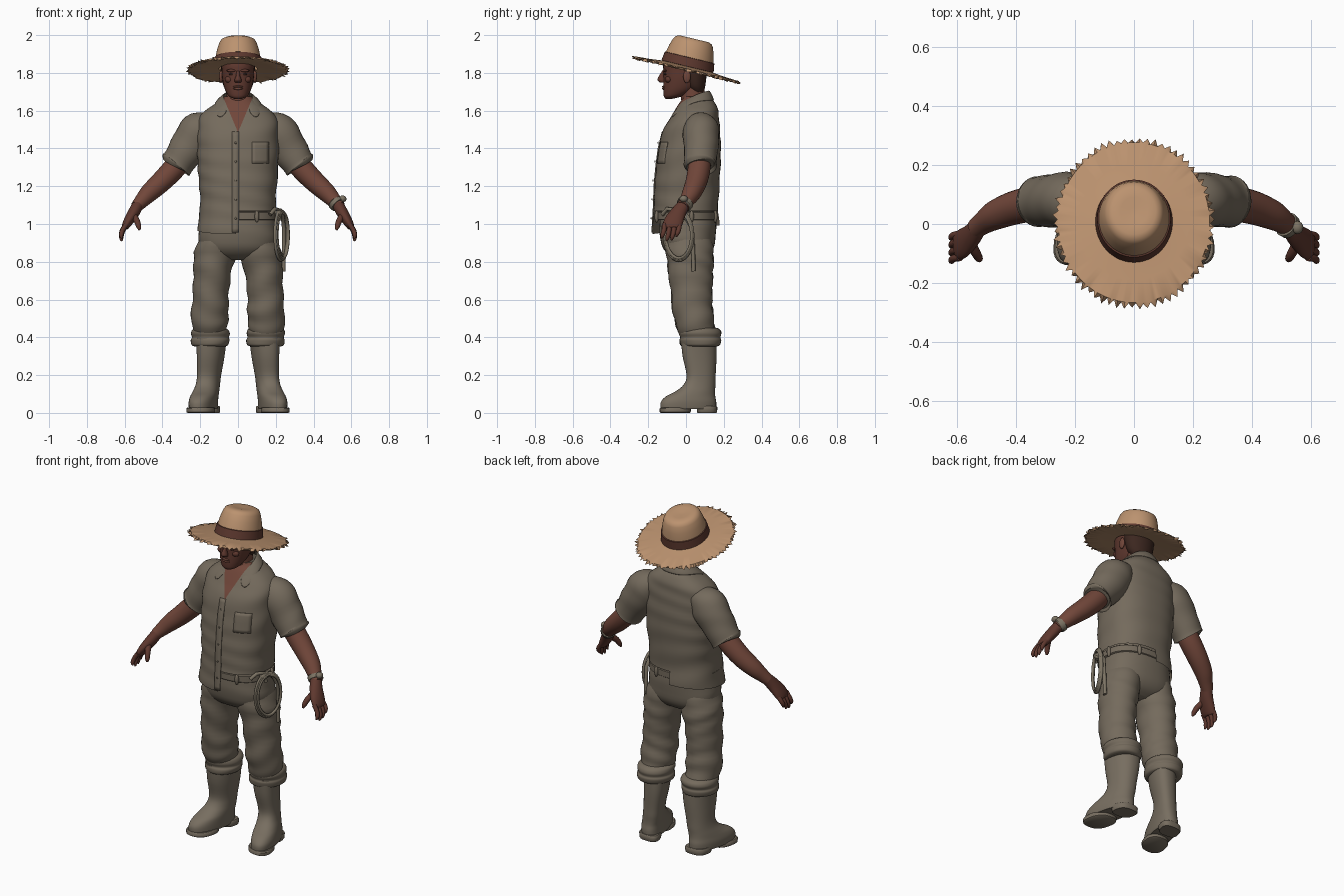
import bpy, bmesh, math, random
from mathutils import Vector, Matrix

if "Cube" in bpy.data.objects:
    bpy.data.objects.remove(bpy.data.objects["Cube"])

random.seed(4)


def material(name, rgb):
    m = bpy.data.materials.new(name)
    m.diffuse_color = (*rgb, 1)
    m.use_nodes = True
    m.node_tree.nodes["Principled BSDF"].inputs["Base Color"].default_value = m.diffuse_color
    return m


CLOTH = material("khaki cloth", (0.175, 0.145, 0.108))
BOOT = material("boot rubber", (0.185, 0.155, 0.117))
SKIN = material("brown skin", (0.165, 0.062, 0.042))
DARK = material("shaded skin", (0.115, 0.04, 0.028))
HAIR = material("dark hair", (0.045, 0.02, 0.014))
STRAW = material("straw", (0.50, 0.29, 0.16))
BAND = material("hat band brown", (0.11, 0.04, 0.028))
ROPE = material("rope", (0.20, 0.17, 0.125))


def finish(bm, name, mat):
    bmesh.ops.recalc_face_normals(bm, faces=bm.faces)
    me = bpy.data.meshes.new(name)
    bm.to_mesh(me)
    bm.free()
    ob = bpy.data.objects.new(name, me)
    me.materials.append(mat)
    bpy.context.collection.objects.link(ob)
    return ob


def spline(rings, k):
    out, last = [], len(rings) - 1
    for i in range(last):
        q = (rings[max(i - 1, 0)], rings[i], rings[i + 1], rings[min(i + 2, last)])
        for j in range(k):
            t = j / k
            out.append([.5 * (2*b + (c - a)*t + (2*a - 5*b + 4*c - d)*t*t + (3*b - a - 3*c + d)*t**3)
                        for a, b, c, d in zip(*q)])
    return out + [list(rings[-1])]


def loft(name, rings, mat, n=28, e=2.0, steps=4, along=False, wrinkle=0, caps=True, side=1, toe=0):
    """Skin over rings (x, y, z, radius a, radius b); 'along' turns rings to face the path."""
    bm, rows = bmesh.new(), []
    pts = spline(rings, steps)
    for i, (x, y, z, ra, rb) in enumerate(pts):
        a, b = Vector((1, 0, 0)), Vector((0, 1, 0))
        if along:
            t = (Vector(pts[min(i + 1, len(pts) - 1)][:3]) - Vector(pts[max(i - 1, 0)][:3])).normalized()
            b = (b - t * b.dot(t)).normalized()
            a = b.cross(t)
        row = []
        for k in range(n):
            th = 2 * math.pi * k / n
            c, s = math.cos(th), math.sin(th)
            c, s = (math.copysign(abs(v) ** (2 / e), v) for v in (c, s))
            w = 1 + wrinkle * math.sin(55 * z + 2.6 * math.sin(th + 7 * z) + side)
            p = Vector((x, y, z)) + (a * ra * c + b * rb * s) * w
            p.x -= toe * (p.y - 0.08)
            row.append(bm.verts.new((p.x * side, p.y, p.z)))
        rows.append(row)
    for r, q in zip(rows, rows[1:]):
        for k in range(n):
            bm.faces.new((r[k], r[(k + 1) % n], q[(k + 1) % n], q[k]))
    if caps:
        bm.faces.new(rows[0])
        bm.faces.new(rows[-1])
    return finish(bm, name, mat)


def ball(name, loc, scale, mat):
    bm = bmesh.new()
    bmesh.ops.create_uvsphere(bm, u_segments=16, v_segments=10, radius=1,
                              matrix=Matrix.Translation(loc) @ Matrix.Diagonal((*scale, 1)))
    return finish(bm, name, mat)


def cord(name, points, radius, mat):
    cu = bpy.data.curves.new(name, 'CURVE')
    cu.dimensions, cu.bevel_depth, cu.bevel_resolution, cu.use_fill_caps = '3D', radius, 2, True
    sp = cu.splines.new('POLY')
    sp.points.add(len(points) - 1)
    for p, co in zip(sp.points, points):
        p.co = (*co, 1)
    cu.materials.append(mat)
    bpy.context.collection.objects.link(bpy.data.objects.new(name, cu))


# Shirt body: long hem on one half, tucked in on the other, open V neck
TORSO = [(0, 0, .93, .215, .178), (0, 0, 1.0, .213, .176), (0, 0, 1.1, .2, .17), (0, .005, 1.2, .205, .172),
         (0, .012, 1.3, .213, .17), (0, .02, 1.4, .215, .165), (0, .03, 1.5, .215, .15), (0, .045, 1.56, .205, .13),
         (0, .055, 1.6, .175, .115), (0, .06, 1.635, .125, .098), (0, .06, 1.66, .09, .08), (0, .055, 1.675, .075, .07)]
shirt = loft("shirt", TORSO, CLOTH, n=56, e=2.4, steps=5, wrinkle=.012)
shirt.data.materials.append(SKIN)
bm = bmesh.new()
bm.from_mesh(shirt.data)


def cut(co, no, test):
    faces = [f for f in bm.faces if test(f.calc_center_median())]
    geom = set(faces) | {v for f in faces for v in f.verts} | {ed for f in faces for ed in f.edges}
    bmesh.ops.bisect_plane(bm, geom=list(geom), plane_co=co, plane_no=no)


hem = Vector((0, -.13, 1))
cut((0, 0, 1.07), (0, 0, 1), lambda c: c.z < 1.2)
cut((-.01, 0, 0), (1, 0, 0), lambda c: c.z < 1.1)
cut((0, 0, .97), hem, lambda c: c.z < 1.05)
for s in (-1, 1):
    cut((0, 0, 1.485), (s, 0, -.42), lambda c: c.y < .03 and c.z > 1.45)
drop = []
for f in bm.faces:
    c = f.calc_center_median()
    if (c.z < 1.07 and c.x > -.01) or hem.dot(c) < .97:
        drop.append(f)
    elif c.y < .03 and abs(c.x) < .42 * (c.z - 1.485):
        f.material_index = 1
bmesh.ops.delete(bm, geom=drop, context='FACES')
bm.to_mesh(shirt.data)
bm.free()


def chest_y(x, z):
    for p, q in zip(TORSO, TORSO[1:]):
        if z <= q[2]:
            t = (z - p[2]) / (q[2] - p[2])
            cy, rx, ry = (p[i] + (q[i] - p[i]) * t for i in (1, 3, 4))
            return cy - ry * (1 - abs(x / rx) ** 2.4) ** (1 / 2.4)


def plate(name, x0, x1, z0, z1, nx, nz):
    g = bmesh.new()
    vs = [[g.verts.new((x, chest_y(x, z) - .005, z)) for x in (x0 + (x1 - x0) * i / nx for i in range(nx + 1))]
          for z in (z0 + (z1 - z0) * j / nz for j in range(nz + 1))]
    for r, q in zip(vs, vs[1:]):
        for i in range(nx):
            g.faces.new((r[i], r[i + 1], q[i + 1], q[i]))
    ob = finish(g, name, CLOTH)
    ob.modifiers.new("thickness", 'SOLIDIFY').thickness = .007


# Button strip, chest pocket, pocket flap and buttons
plate("button_strip", -.032, .006, .955, 1.49, 2, 24)
plate("chest_pocket", .075, .165, 1.32, 1.435, 5, 6)
for i in range(5):
    z = 1.03 + i * .1
    ball("button", (-.012, chest_y(-.012, z) - .01, z), (.006, .003, .006), ROPE)

# Folded collar
top = [(.045, -.07, 1.6), (.075, .0, 1.665), (.08, .06, 1.695), (.05, .115, 1.71), (0, .13, 1.712)]
low = [(.108, -.1, 1.545), (.13, -.02, 1.62), (.128, .06, 1.655), (.085, .14, 1.655), (0, .158, 1.655)]
bm = bmesh.new()
rows = [[bm.verts.new(p) for p in r + [(-x, y, z) for x, y, z in r[-2::-1]]] for r in (top, low)]
for i in range(8):
    bm.faces.new((rows[0][i], rows[0][i + 1], rows[1][i + 1], rows[1][i]))
collar = finish(bm, "collar", CLOTH)
collar.modifiers.new("thickness", 'SOLIDIFY').thickness = .012
collar.modifiers.new("rounding", 'SUBSURF').levels = 2

# Neck, head and hair
loft("neck", [(0, .045, 1.55, .065, .06), (0, .04, 1.63, .062, .062), (0, .03, 1.74, .06, .066)], SKIN)
loft("head", [(0, -.09, 1.663, .02, .018), (0, -.07, 1.675, .047, .047), (0, -.045, 1.70, .064, .075),
              (0, -.027, 1.73, .075, .093), (0, -.015, 1.77, .083, .104), (0, -.012, 1.81, .086, .108),
              (0, -.012, 1.85, .087, .106), (0, -.005, 1.9, .075, .085), (0, 0, 1.93, .04, .045)], DARK, e=2.2)
loft("hair", [(0, .06, 1.70, .055, .035), (0, .05, 1.73, .076, .052), (0, .045, 1.78, .088, .063),
              (0, .04, 1.83, .091, .07), (0, .03, 1.9, .08, .06)], HAIR)
loft("nose", [(0, -.118, 1.81, .008, .008), (0, -.126, 1.785, .011, .017), (0, -.13, 1.762, .019, .022),
              (0, -.122, 1.748, .015, .014)], DARK, n=14)
for z, h in ((1.727, .006), (1.717, .007)):
    ball("lip", (0, -.117, z), (.026, .01, h), SKIN)
for s in (-1, 1):
    ball("ear", (.09 * s, .005, 1.78), (.01, .02, .034), SKIN)
    ball("brow", (.035 * s, -.112, 1.812), (.026, .012, .008), DARK)
    ball("eye", (.034 * s, -.108, 1.793), (.015, .008, .006), HAIR)
    ball("cheek", (.045 * s, -.092, 1.765), (.025, .018, .018), DARK)

# Straw hat, tilted backwards
TILT = Matrix.Translation((0, .005, 1.822)) @ Matrix.Rotation(math.radians(-13.5), 4, 'X') @ Matrix.Diagonal((.92, 1, 1, 1))


def lathe(name, profile, mat, n=130, ragged=None):
    bm, rows = bmesh.new(), []
    for i, (r, h) in enumerate(profile):
        row = []
        for k in range(n):
            rr, hh = r, h
            if i == ragged:
                rr += random.uniform(0, .012) if k % 2 else -random.uniform(.008, .015)
                hh += random.uniform(-.012, .008)
            t = 2 * math.pi * k / n
            row.append(bm.verts.new(TILT @ Vector((rr * math.cos(t), rr * math.sin(t), hh))))
        rows.append(row)
    for r, q in zip(rows, rows[1:]):
        for k in range(n):
            bm.faces.new((r[k], r[(k + 1) % n], q[(k + 1) % n], q[k]))
    bm.faces.new(rows[-1])
    return finish(bm, name, mat)


lathe("straw_hat", [(.11, .0), (.2, -.006), (.277, -.012), (.292, -.006), (.279, 0), (.2, .005), (.137, .012),
                    (.129, .065), (.12, .105), (.108, .14), (.098, .155), (.08, .163), (.05, .163), (.015, .159)],
      STRAW, ragged=3)
lathe("hat_band", [(.136, .012), (.142, .013), (.135, .06), (.128, .062)], BAND, n=64).data.polygons[-1].hide = False

# Trousers seat and belt
loft("trouser_seat", [(0, .01, 1.1, .18, .14), (0, .01, 1.0, .2, .15), (0, .01, .9, .207, .143),
                      (0, .015, .84, .17, .11), (0, .015, .81, .08, .06)], CLOTH, n=40, e=2.4, wrinkle=.01)
loft("belt", [(0, 0, z, .2 + d, .158 + d) for z, d in ((1.02, 0), (1.025, .006), (1.06, .006), (1.065, 0))],
     CLOTH, n=48, e=2.4, steps=1)
for x, y in ((.1, -.155), (.09, .155), (.205, .03)):
    ball("belt_loop", (x, y, 1.04), (.012, .012, .032), CLOTH)

for s in (-1, 1):
    # Trouser leg with rolled cuff
    loft("trouser_leg", [(.105, .01, .96, .085, .12), (.12, .02, .85, .112, .125), (.135, .025, .75, .101, .118),
                         (.145, .03, .62, .095, .108), (.148, .037, .53, .099, .106), (.15, .05, .46, .094, .102),
                         (.148, .065, .41, .085, .095)], CLOTH, n=36, wrinkle=.04, side=s)
    loft("rolled_cuff", [(.147, .075, z, .082 + d, .09 + d) for z, d in
                         ((.352, 0), (.36, .015), (.385, .02), (.4, .015), (.42, .021), (.438, .016), (.45, 0))],
         CLOTH, n=36, wrinkle=.02, side=s)
    # Rubber boot with sole and heel
    loft("boot", [(.138, .067, .4, .078, .095), (.143, .072, .3, .07, .09), (.153, .08, .2, .061, .077),
                  (.158, .072, .15, .061, .084), (.163, .05, .115, .065, .104), (.167, .025, .088, .068, .13),
                  (.17, .014, .06, .07, .146), (.17, .012, .03, .069, .148), (.17, .012, .02, .066, .145)],
         BOOT, n=36, e=2.3, side=s, toe=.2)
    loft("boot_sole", [(.17, -.057, z, r, r + .01) for z, r in ((0, .067), (.004, .072), (.022, .073), (.028, .068))],
         BOOT, e=2.4, steps=1, side=s, toe=.2)
    loft("boot_heel", [(.167, .112, z, r, r - .01) for z, r in ((0, .06), (.004, .063), (.03, .064), (.036, .06))],
         BOOT, e=2.8, steps=1, side=s, toe=.2)
    # Short sleeve and arm
    loft("sleeve", [(.14, .08, 1.54, .06, .07), (.2, .08, 1.495, .105, .095), (.26, .08, 1.41, .1, .092),
                    (.315, .076, 1.328, .087, .085), (.327, .075, 1.312, .089, .087), (.329, .075, 1.309, .07, .07)],
         CLOTH, along=True, wrinkle=.02, side=s)
    loft("arm", [(.28, .075, 1.37, .058, .058), (.335, .07, 1.298, .06, .06), (.405, .055, 1.225, .056, .057),
                 (.47, .03, 1.165, .049, .05), (.51, .004, 1.122, .039, .039), (.537, -.016, 1.092, .032, .034)],
         SKIN, along=True, side=s)
    # Hand with fingers and thumb
    loft("palm", [(.53, -.012, 1.10, .03, .033), (.552, -.04, 1.06, .031, .041), (.58, -.065, 1.015, .026, .05),
                  (.597, -.075, .985, .019, .047), (.6, -.076, .978, .01, .035)], DARK, along=True, side=s)
    for i in range(4):
        y, dz = -.113 + .026 * i, (.01, -.004, 0, .018)[i]
        loft("finger", [(.59, y, 1.0, .013, .013), (.612, y - .004, .96 + dz / 2, .0125, .0125),
                        (.618, y - .012, .93 + dz, .011, .011), (.614, y - .016, .914 + dz, .004, .004)],
             DARK, n=12, along=True, side=s)
    loft("thumb", [(.553, -.065, 1.045, .018, .018), (.535, -.1, 1.015, .016, .016),
                   (.525, -.117, .985, .013, .013), (.522, -.123, .968, .005, .005)], DARK, n=12, along=True, side=s)

# Wristwatch
loft("watch_strap", [(.514, .001, 1.118, .036, .037), (.516, -.001, 1.115, .043, .044), (.53, -.011, 1.10, .041, .042),
                     (.532, -.013, 1.098, .033, .034)], ROPE, along=True, steps=1)
ball("watch_case", (.554, -.012, 1.133), (.02, .022, .018), ROPE)

# Coiled rope hanging from the belt
coil = []
for i in range(109):
    a = math.tau * i / 36
    k = i / 108
    f = math.sin(a) * (.078 - .012 * k)
    coil.append((.226 - .42 * f + .014 * k, -.038 - f, .94 + .135 * math.cos(a) * (1 - .13 * k)))
cord("rope_coil", coil, .008, ROPE)
cord("rope_tail", [(.205, -.05, 1.06), (.235, -.01, 1.05), (.243, .03, .98), (.243, .038, .86), (.241, .04, .75)], .011, ROPE)
cord("rope_tie", [(.17, -.125, 1.05), (.195, -.1, 1.08), (.215, -.06, 1.075), (.222, -.05, 1.02)], .011, ROPE)
ball("rope_knot", (.212, -.055, 1.055), (.02, .03, .025), ROPE)

# Smooth shading with sharp edges kept
meshes = [o for o in bpy.context.scene.objects if o.type == 'MESH']
for o in meshes:
    o.select_set(True)
bpy.context.view_layer.objects.active = meshes[0]
bpy.ops.object.shade_smooth_by_angle(angle=math.radians(45))
